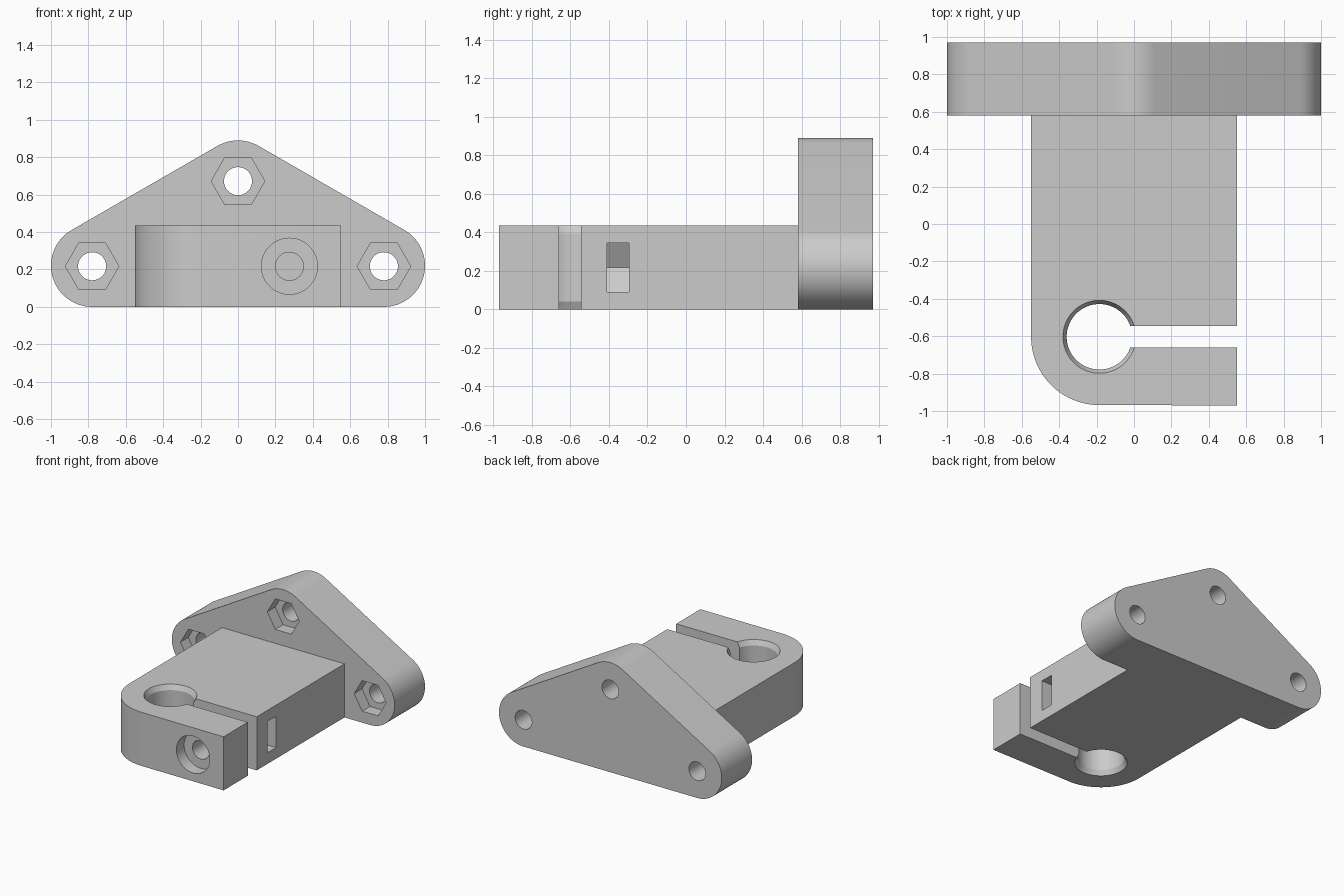
import bpy, bmesh
from math import sin, cos, radians, pi, sqrt

cube = bpy.data.objects.get("Cube")
if cube:
    bpy.data.objects.remove(cube, do_unlink=True)

grey = bpy.data.materials.new("light grey plastic")
grey.use_nodes = True
grey.diffuse_color = (0.6, 0.6, 0.6, 1)
grey.node_tree.nodes["Principled BSDF"].inputs["Base Color"].default_value = (0.6, 0.6, 0.6, 1)


def arc(cu, cv, r, start, end, steps=24):
    angles = [radians(start + (end - start) * i / steps) for i in range(steps + 1)]
    return [(cu + r * cos(a), cv + r * sin(a)) for a in angles]


def ring(cu, cv, r, sides=64):
    return [(cu + r * cos(2 * pi * i / sides), cv + r * sin(2 * pi * i / sides)) for i in range(sides)]


def loft(name, sections, axis):
    """Join equal-length outlines, given as (position, points), along Y or Z."""
    bm = bmesh.new()
    rows = [[bm.verts.new((u, t, v) if axis == "Y" else (u, v, t)) for u, v in pts]
            for t, pts in sections]
    for a, b in zip(rows, rows[1:]):
        for i in range(len(a)):
            j = (i + 1) % len(a)
            bm.faces.new((a[i], a[j], b[j], b[i]))
    bm.faces.new(rows[0])
    bm.faces.new(rows[-1])
    bmesh.ops.recalc_face_normals(bm, faces=bm.faces)
    mesh = bpy.data.meshes.new(name)
    bm.to_mesh(mesh)
    bm.free()
    mesh.materials.append(grey)
    ob = bpy.data.objects.new(name, mesh)
    bpy.context.collection.objects.link(ob)
    return ob


def prism(name, pts, axis, start, end):
    return loft(name, [(start, pts), (end, pts)], axis)


def combine(target, tool, operation):
    """Apply a boolean and discard the tool."""
    tool.hide_render = True
    mod = target.modifiers.new(operation.lower(), "BOOLEAN")
    mod.operation, mod.solver, mod.object = operation, "EXACT", tool
    bpy.context.view_layer.objects.active = target
    bpy.ops.object.modifier_apply(modifier=mod.name)
    bpy.data.objects.remove(tool, do_unlink=True)


def rect(u0, u1, v0, v1):
    return [(u0, v0), (u1, v0), (u1, v1), (u0, v1)]


BACK, FLANGE, FRONT = 0.97, 0.58, -0.97
HEIGHT, SIDE = 0.435, 0.55
BOLT = (0.275, 0.217)
ROD = (-0.185, -0.603)

# Clamp arm with one rounded corner, reaching into the flange
corner = arc(ROD[0], ROD[1], SIDE + ROD[0], 180, 270, 32)
outline = corner + [(SIDE, FRONT), (SIDE, FLANGE + 0.1), (-SIDE, FLANGE + 0.1)]
bracket = prism("clamp_bracket", outline, "Z", 0, HEIGHT)

# Rounded triangular mounting flange
r = 0.22
triangle = arc(0.78, r, r, -90, 60, 30) + arc(0, 0.67, r, 60, 120, 12) + arc(-0.78, r, r, 120, 270, 30)
combine(bracket, prism("mounting_flange", triangle, "Y", FLANGE, BACK), "UNION")

# Rod bore with chamfered mouths, and the clamping slot beside it
bore = loft("rod_bore", [(z, ring(*ROD, rad, 96)) for z, rad in (
    (-0.02, 0.205), (0.04, 0.175), (HEIGHT - 0.04, 0.175), (HEIGHT + 0.02, 0.205))], "Z")
combine(bracket, bore, "DIFFERENCE")
combine(bracket, prism("clamp_slot", rect(ROD[0], 1, -0.66, -0.545), "Z", -0.1, 0.6), "DIFFERENCE")

# Clamp bolt hole with round head recess
combine(bracket, prism("bolt_hole", ring(*BOLT, 0.075), "Y", -1.1, -0.2), "DIFFERENCE")
combine(bracket, prism("bolt_head_recess", ring(*BOLT, 0.15), "Y", -1.1, FRONT + 0.1), "DIFFERENCE")

# Side nut slot with a pointed inner end
n = 0.127
u, v = BOLT
tip = n / sqrt(3)
nut = [(u - 2 * tip, v), (u - tip, v - n), (1, v - n), (1, v + n), (u - tip, v + n)]
combine(bracket, prism("nut_slot", nut, "Y", -0.41, -0.297), "DIFFERENCE")

# Three flange holes with hexagonal nut recesses
for x, z in ((-0.78, 0.217), (0, 0.672), (0.78, 0.217)):
    combine(bracket, prism("flange_hole", ring(x, z, 0.075), "Y", 0.4, 1.1), "DIFFERENCE")
    combine(bracket, prism("hex_recess", ring(x, z, 0.143, 6), "Y", 0.5, FLANGE + 0.1), "DIFFERENCE")

bpy.ops.object.select_all(action="DESELECT")
bracket.select_set(True)
bpy.context.view_layer.objects.active = bracket
bpy.ops.object.shade_smooth_by_angle(angle=radians(20))
